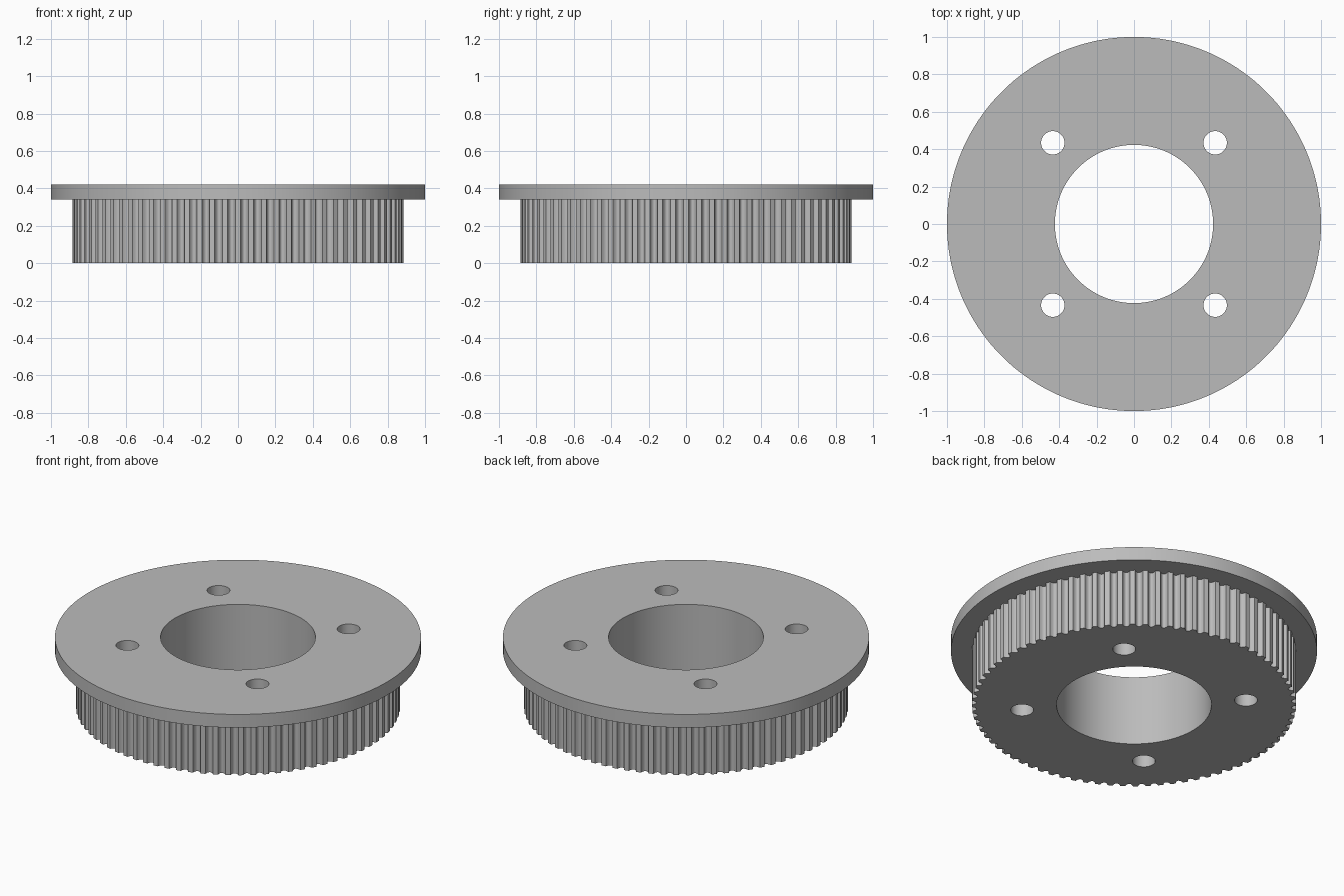
import bpy, bmesh
from math import pi, sin, cos, radians

if "Cube" in bpy.data.objects:
    bpy.data.objects.remove(bpy.data.objects["Cube"])

TEETH = 80
TIP, ROOT = 0.886, 0.86
HEIGHT, SHOULDER = 0.42, 0.34

grey = bpy.data.materials.new("satin grey")
grey.use_nodes = True
colour = (0.5, 0.5, 0.5, 1)
grey.diffuse_color = colour
grey.node_tree.nodes["Principled BSDF"].inputs["Base Color"].default_value = colour


def circle(radius, cx=0, cy=0, n=128):
    return [(cx + radius * cos(2 * pi * i / n), cy + radius * sin(2 * pi * i / n)) for i in range(n)]


def tooth_outline():
    # Flat-topped teeth separated by rounded grooves
    pts = []
    pitch = 2 * pi / TEETH
    for t in range(TEETH):
        for k in range(9):
            u = k / 8
            r = TIP - (TIP - ROOT) * sin(pi * u) ** 0.6
            a = (t + 0.2 + 0.6 * u) * pitch
            pts.append((r * cos(a), r * sin(a)))
    return pts


def cap(bm, loops, z, up):
    # Flat face bounded by an outer loop and any number of holes
    edges = []
    for loop in loops:
        vs = [bm.verts.new((x, y, z)) for x, y in loop]
        edges += [bm.edges.new((a, b)) for a, b in zip(vs, vs[1:] + vs[:1])]
    made = bmesh.ops.triangle_fill(bm, edges=edges, use_beauty=True)
    for f in made["geom"]:
        if isinstance(f, bmesh.types.BMFace):
            f.normal_update()
            if (f.normal.z > 0) != up:
                f.normal_flip()


def wall(bm, loop, z0, z1, outward):
    low = [bm.verts.new((x, y, z0)) for x, y in loop]
    high = [bm.verts.new((x, y, z1)) for x, y in loop]
    for i in range(len(loop)):
        j = (i + 1) % len(loop)
        f = bm.faces.new((low[i], low[j], high[j], high[i]))
        if not outward:
            f.normal_flip()


def finish(bm, name):
    bmesh.ops.remove_doubles(bm, verts=bm.verts, dist=0.00001)
    mesh = bpy.data.meshes.new(name)
    bm.to_mesh(mesh)
    bm.free()
    mesh.materials.append(grey)
    obj = bpy.data.objects.new(name, mesh)
    bpy.context.collection.objects.link(obj)
    bpy.ops.object.select_all(action="DESELECT")
    obj.select_set(True)
    bpy.context.view_layer.objects.active = obj
    bpy.ops.object.shade_smooth_by_angle(angle=radians(30))


# Centre bore and four bolt holes shared by both parts
holes = [circle(0.423)]
holes += [circle(0.0625, sx * 0.434, sy * 0.434, 48) for sx in (-1, 1) for sy in (-1, 1)]
teeth = tooth_outline()
rim = circle(1.0, n=180)

# Toothed hub
bm = bmesh.new()
cap(bm, [teeth] + holes, 0, False)
wall(bm, teeth, 0, SHOULDER, True)
for hole in holes:
    wall(bm, hole, 0, SHOULDER, False)
finish(bm, "toothed_hub")

# Flange
bm = bmesh.new()
cap(bm, [rim] + holes, HEIGHT, True)
cap(bm, [rim, teeth], SHOULDER, False)
wall(bm, rim, SHOULDER, HEIGHT, True)
for hole in holes:
    wall(bm, hole, SHOULDER, HEIGHT, False)
finish(bm, "flange")
